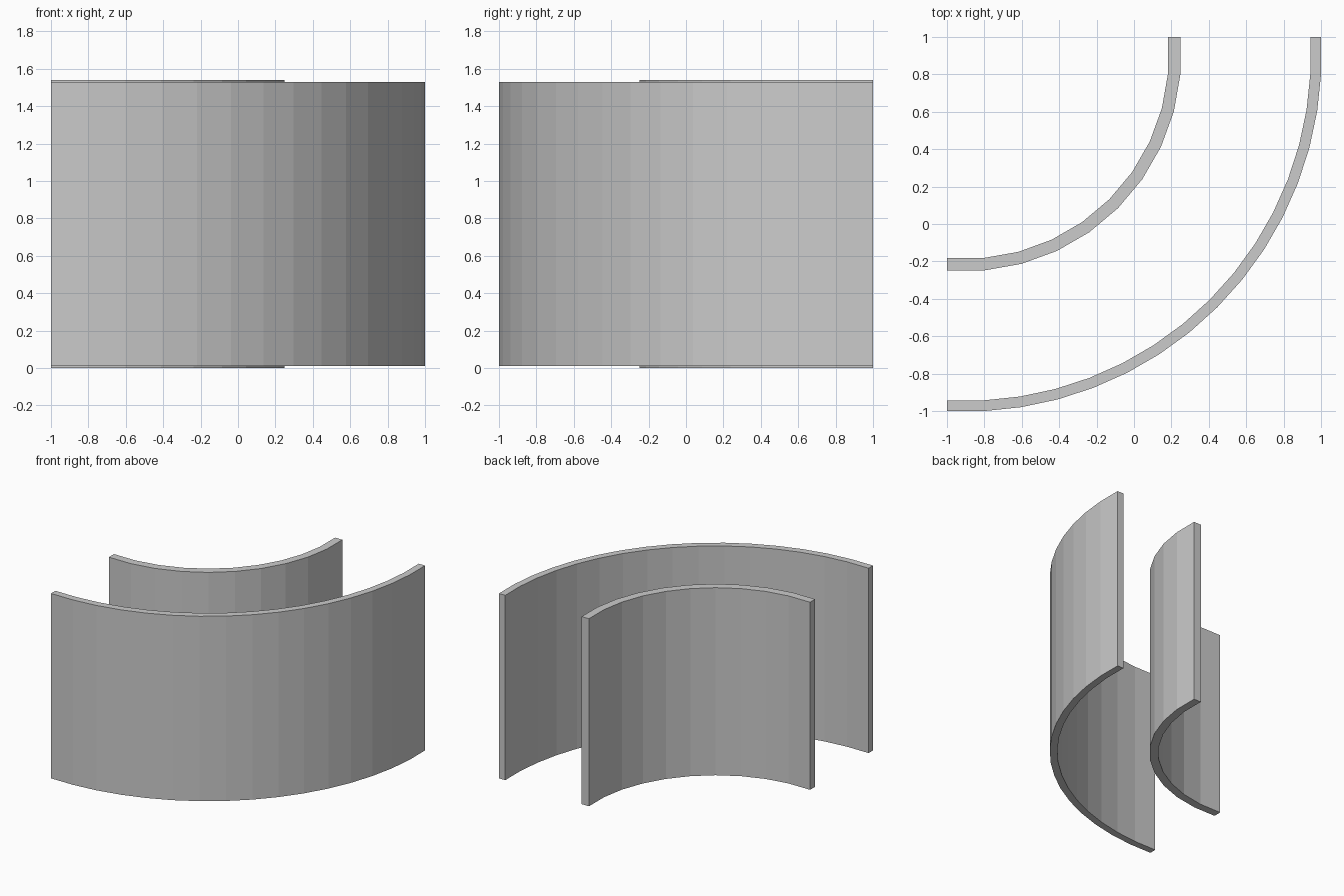
import bpy, bmesh
from math import sin, cos, radians

if "Cube" in bpy.data.objects:
    bpy.data.objects.remove(bpy.data.objects["Cube"])

CX, CY = -0.9, 0.9   # shared centre of both quarter arcs


def arc(apothem, step):
    """Quarter arc of flat facets, with straight ends on x = -1 and y = 1."""
    r = apothem / cos(radians(step / 2))
    pts = [(-1.0, CY - apothem)]
    for k in range(round(90 / step) + 1):
        a = radians(step * (k + 0.5))
        if k < round(90 / step):
            pts.append((CX + r * sin(a), CY - r * cos(a)))
    pts.append((CX + apothem, 1.0))
    return pts


def curved_wall(name, outer, inner, step, z0, z1):
    bm = bmesh.new()
    rings = []
    # Four corners of the wall section at every point along the arc
    for (ox, oy), (ix, iy) in zip(arc(outer, step), arc(inner, step)):
        rings.append([bm.verts.new(p) for p in
                      ((ox, oy, z0), (ox, oy, z1), (ix, iy, z1), (ix, iy, z0))])
    for a, b in zip(rings, rings[1:]):
        for i in range(4):
            j = (i + 1) % 4
            bm.faces.new((a[i], b[i], b[j], a[j]))
    # End caps
    bm.faces.new(rings[0])
    bm.faces.new(rings[-1][::-1])
    bmesh.ops.recalc_face_normals(bm, faces=bm.faces)
    mesh = bpy.data.meshes.new(name)
    bm.to_mesh(mesh)
    bm.free()
    obj = bpy.data.objects.new(name, mesh)
    bpy.context.collection.objects.link(obj)
    return obj


# Large wall and the slightly taller small wall behind it
curved_wall("outer_curved_wall", 1.90, 1.843, 6, 0.011, 1.53)
curved_wall("inner_curved_wall", 1.148, 1.082, 10, 0.0, 1.541)
